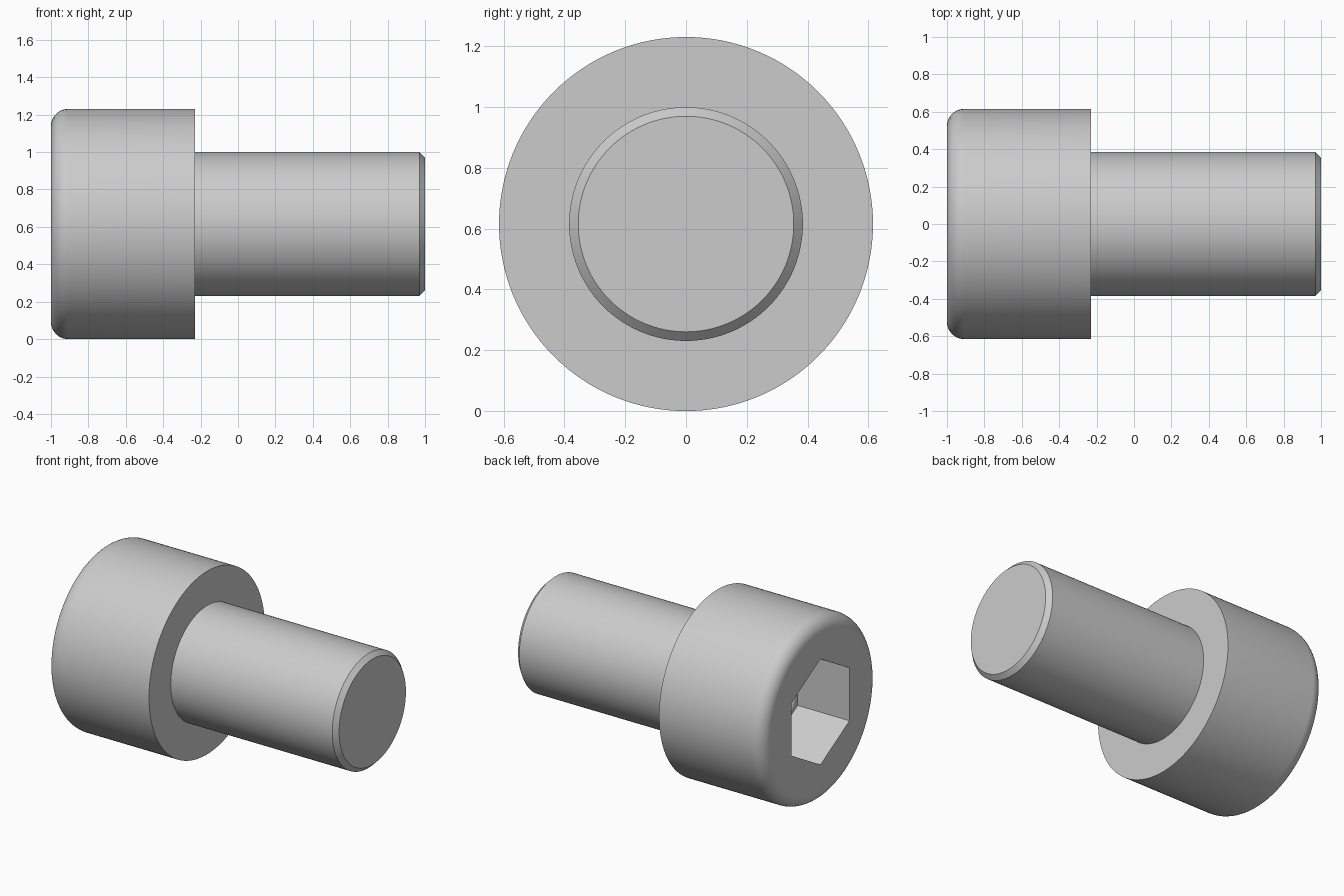
import bpy, bmesh
from math import sin, cos, tan, pi, radians

if "Cube" in bpy.data.objects:
    bpy.data.objects.remove(bpy.data.objects["Cube"])

R_HEAD, R_SHAFT, X_STEP = 0.6154, 0.3846, -0.2308
FILLET, CHAMFER = 0.092, 0.03
FLAT, DEPTH = 0.3077, 0.385      # socket inradius and depth


def lathe(name, profile, segments):
    """Closed solid from (x, radius) points swept around the screw axis."""
    bm = bmesh.new()
    rings = []
    for x, r in profile:
        angles = [2 * pi * k / segments for k in range(segments)]
        rings.append([bm.verts.new((x, r * sin(a), R_HEAD + r * cos(a))) for a in angles])
    for a, b in zip(rings, rings[1:]):
        for k in range(segments):
            n = (k + 1) % segments
            bm.faces.new((a[k], a[n], b[n], b[k]))
    bm.faces.new(rings[0])
    bm.faces.new(rings[-1])
    bmesh.ops.recalc_face_normals(bm, faces=bm.faces)
    mesh = bpy.data.meshes.new(name)
    bm.to_mesh(mesh)
    bm.free()
    obj = bpy.data.objects.new(name, mesh)
    bpy.context.collection.objects.link(obj)
    return obj


# Screw body: rounded head, shoulder, chamfered shaft
steps = 10
profile = [(-1 + FILLET * (1 - sin(t)), R_HEAD - FILLET * (1 - cos(t)))
           for t in (pi / 2 * (1 - i / steps) for i in range(steps + 1))]
profile += [(X_STEP, R_HEAD), (X_STEP, R_SHAFT), (1 - CHAMFER, R_SHAFT), (1, R_SHAFT - CHAMFER)]
screw = lathe("cap_screw", profile, 128)

# Hex socket with points up and down, and a drilled cone at its floor
floor = -1 + DEPTH
hex_cutter = lathe("hex_cutter", [(-1.2, FLAT / cos(pi / 6)), (floor, FLAT / cos(pi / 6))], 6)
r_cone = FLAT * 0.995
cone_cutter = lathe("cone_cutter", [(floor - 0.1, r_cone), (floor, r_cone),
                                    (floor + r_cone * tan(radians(30)), 0.002)], 64)

bpy.context.view_layer.objects.active = screw
screw.select_set(True)
for cutter in (hex_cutter, cone_cutter):
    cutter.hide_render = True
    mod = screw.modifiers.new(cutter.name, 'BOOLEAN')
    mod.operation = 'DIFFERENCE'
    mod.solver = 'EXACT'
    mod.object = cutter
    bpy.ops.object.modifier_apply(modifier=mod.name)
    bpy.data.objects.remove(cutter, do_unlink=True)

bpy.ops.object.shade_smooth_by_angle(angle=radians(25))
